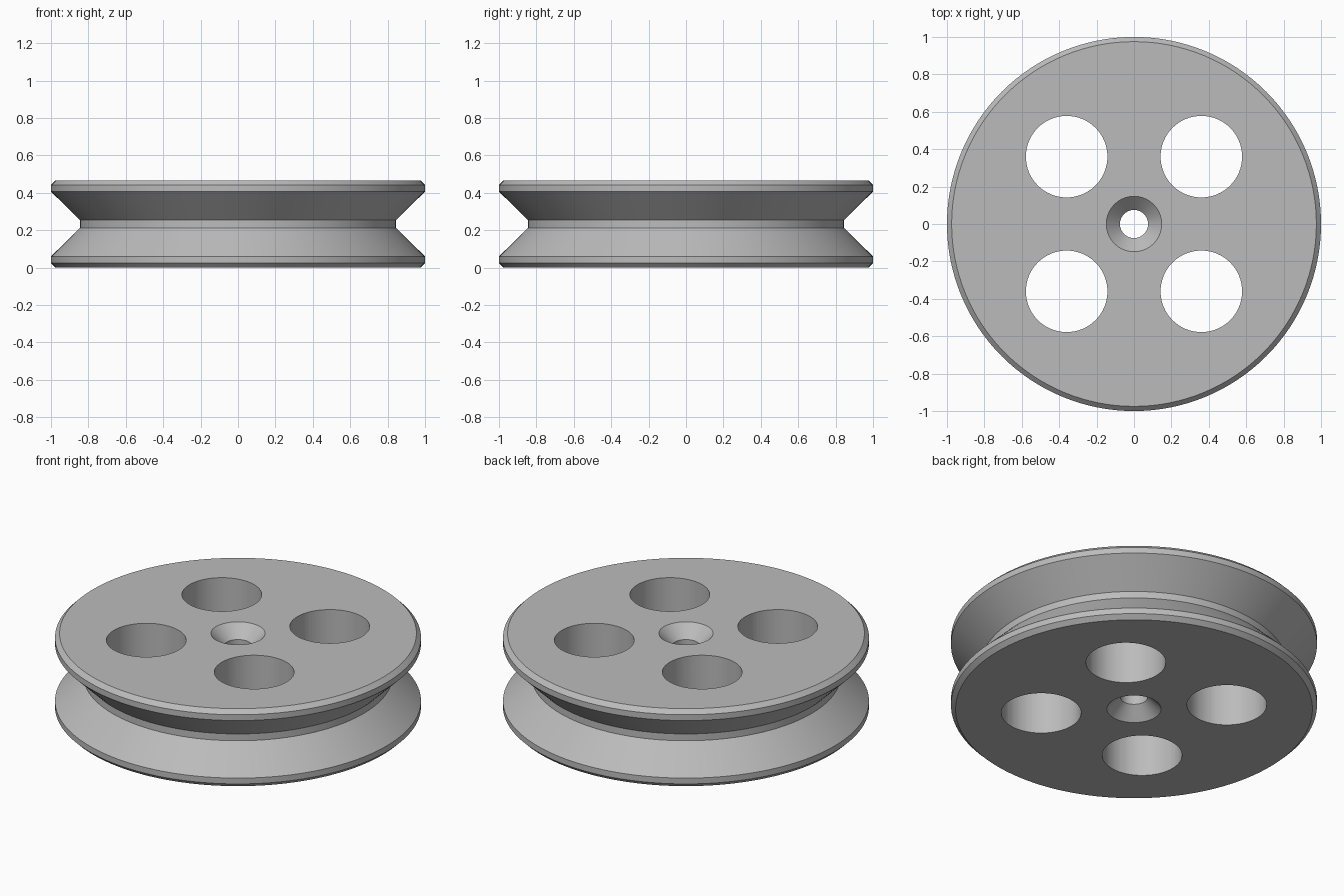
import bpy
import bmesh
import math

cube = bpy.data.objects.get("Cube")
if cube:
    bpy.data.objects.remove(cube, do_unlink=True)

HEIGHT = 0.467
SEGMENTS = 128

grey = bpy.data.materials.new("plain grey")
grey.use_nodes = True
grey.diffuse_color = (0.5, 0.5, 0.5, 1)
grey.node_tree.nodes["Principled BSDF"].inputs["Base Color"].default_value = (0.5, 0.5, 0.5, 1)


def add_object(name, bm):
    bmesh.ops.recalc_face_normals(bm, faces=bm.faces)
    mesh = bpy.data.meshes.new(name)
    bm.to_mesh(mesh)
    bm.free()
    mesh.materials.append(grey)
    obj = bpy.data.objects.new(name, mesh)
    bpy.context.collection.objects.link(obj)
    return obj


def lathe(name, profile):
    """Revolve a closed (radius, height) outline around z."""
    bm = bmesh.new()
    verts = [bm.verts.new((r, 0, z)) for r, z in profile]
    edges = [bm.edges.new((v, verts[i - 1])) for i, v in enumerate(verts)]
    bmesh.ops.spin(bm, geom=verts + edges, axis=(0, 0, 1), cent=(0, 0, 0),
                   angle=math.tau, steps=SEGMENTS, use_merge=True)
    bmesh.ops.remove_doubles(bm, verts=bm.verts, dist=0.0001)
    return add_object(name, bm)


# Wheel: countersunk bore, chamfered rims and V groove, mirrored about mid height
lower = [(0.075, 0.073), (0.148, 0), (0.975, 0), (1, 0.025), (1, 0.06), (0.845, 0.213)]
upper = [(r, HEIGHT - z) for r, z in reversed(lower)]
wheel = lathe("pulley_wheel", lower + upper)

# Four round holes through the web
bpy.context.view_layer.objects.active = wheel
wheel.select_set(True)
for x in (-0.36, 0.36):
    for y in (-0.36, 0.36):
        bm = bmesh.new()
        bmesh.ops.create_cone(bm, cap_ends=True, segments=64, radius1=0.218,
                              radius2=0.218, depth=1)
        cutter = add_object("hole_cutter", bm)
        cutter.location = (x, y, HEIGHT / 2)
        cutter.hide_render = True
        cut = wheel.modifiers.new("hole", "BOOLEAN")
        cut.operation = "DIFFERENCE"
        cut.solver = "EXACT"
        cut.object = cutter
        bpy.ops.object.modifier_apply(modifier=cut.name)
        bpy.data.objects.remove(cutter, do_unlink=True)

bpy.ops.object.shade_smooth_by_angle(angle=math.radians(30))
